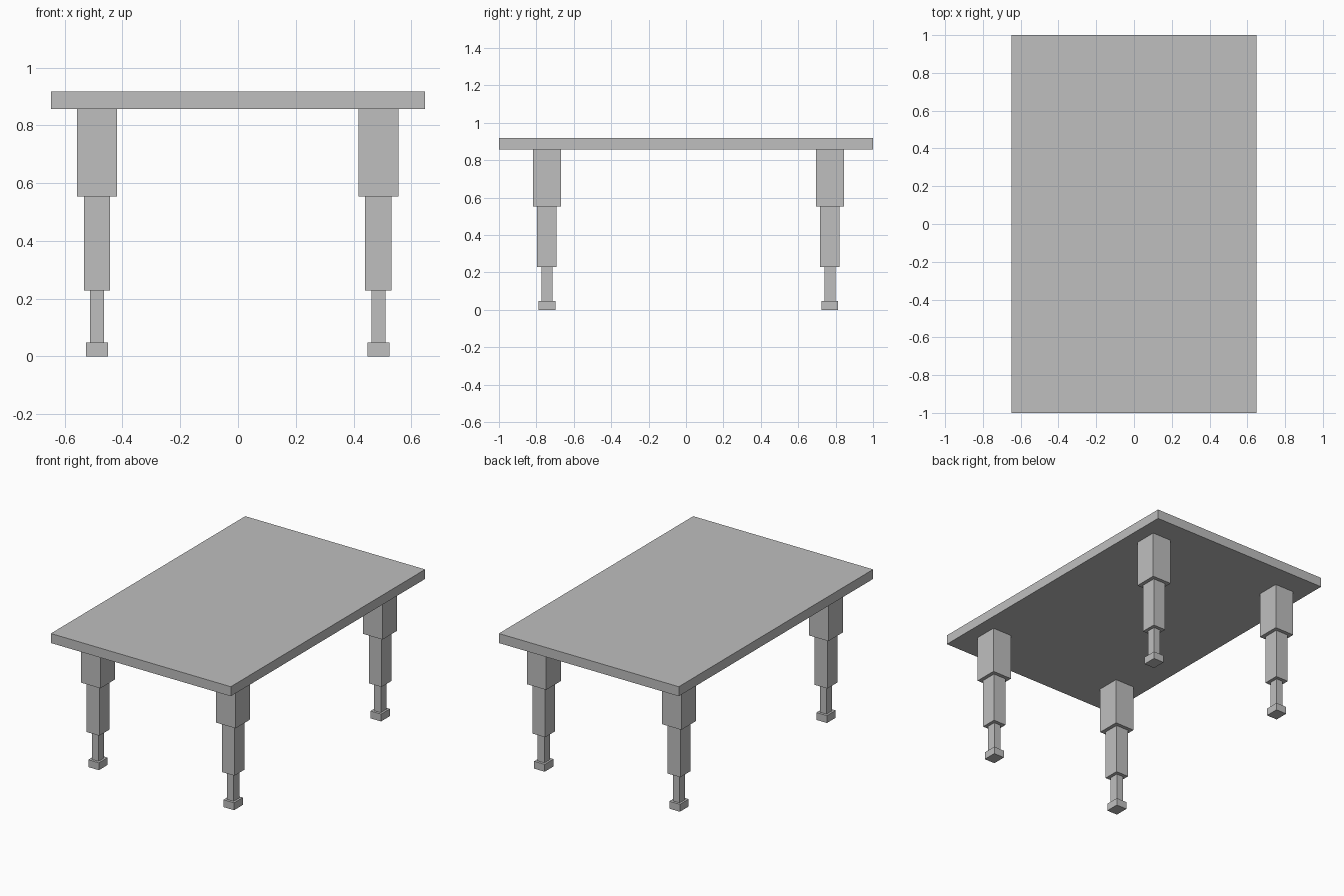
import bpy
import bmesh
from mathutils import Matrix, Vector

cube = bpy.data.objects.get("Cube")
if cube:
    bpy.data.objects.remove(cube, do_unlink=True)

# One plain grey for the whole table
grey = bpy.data.materials.new("plain grey")
grey.use_nodes = True
colour = (0.52, 0.52, 0.52, 1)
grey.diffuse_color = colour
grey.node_tree.nodes["Principled BSDF"].inputs["Base Color"].default_value = colour


def add_box(bm, x, y, width, depth, bottom, top):
    centre = Vector((x, y, (bottom + top) / 2))
    size = Matrix.Diagonal((width, depth, top - bottom, 1))
    bmesh.ops.create_cube(bm, size=1, matrix=Matrix.Translation(centre) @ size)


def make_part(name, boxes):
    bm = bmesh.new()
    for box in boxes:
        add_box(bm, *box)
    mesh = bpy.data.meshes.new(name)
    bm.to_mesh(mesh)
    bm.free()
    mesh.materials.append(grey)
    obj = bpy.data.objects.new(name, mesh)
    bpy.context.collection.objects.link(obj)


# Table top
LEG_TOP = 0.856
make_part("table_top", [(0, 0, 1.296, 2, LEG_TOP, 0.918)])

# Stepped legs: width, depth, bottom, top of the foot and the three sections
SECTIONS = [
    (0.076, 0.09, 0, 0.048),
    (0.049, 0.058, 0.048, 0.229),
    (0.091, 0.103, 0.229, 0.553),
    (0.139, 0.15, 0.553, LEG_TOP),
]
for end, y in (("front", -0.744), ("back", 0.769)):
    for side, x in (("right", -0.488), ("left", 0.486)):
        make_part(f"{end}_{side}_leg", [(x, y, *section) for section in SECTIONS])
